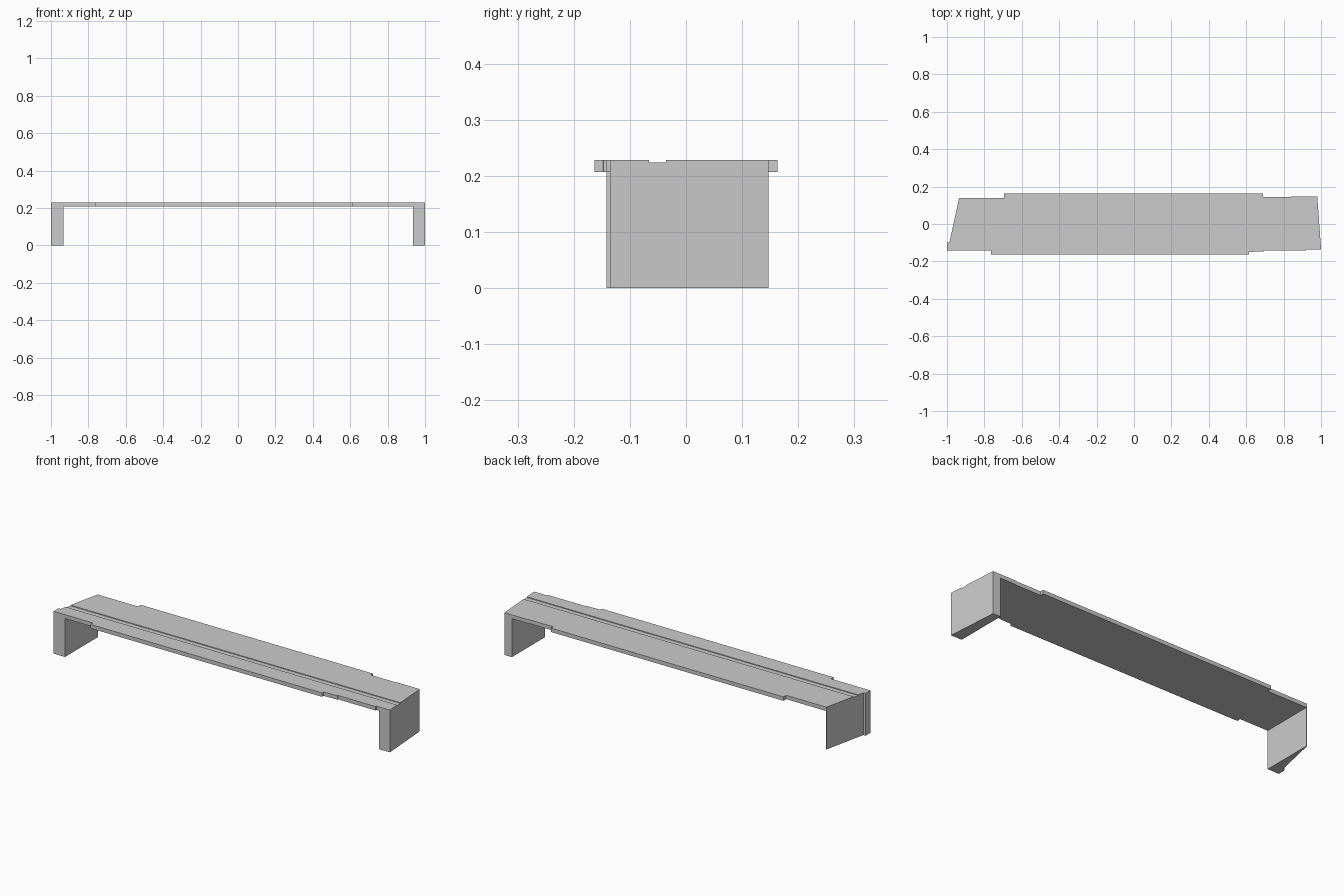
import bpy, bmesh

if "Cube" in bpy.data.objects:
    bpy.data.objects.remove(bpy.data.objects["Cube"])


def prism(name, outline, z0, z1):
    """Extrude a plan outline from z0 up to z1."""
    bm = bmesh.new()
    face = bm.faces.new([bm.verts.new((x, y, z0)) for x, y in outline])
    top = bmesh.ops.extrude_face_region(bm, geom=[face])["geom"]
    verts = [v for v in top if isinstance(v, bmesh.types.BMVert)]
    bmesh.ops.translate(bm, verts=verts, vec=(0, 0, z1 - z0))
    bmesh.ops.recalc_face_normals(bm, faces=bm.faces)
    mesh = bpy.data.meshes.new(name)
    bm.to_mesh(mesh)
    bm.free()
    obj = bpy.data.objects.new(name, mesh)
    bpy.context.collection.objects.link(obj)
    return obj


UNDER, TOP = 0.207, 0.228

# Long top slab with stepped edges and angled ends
slab = prism("top_slab", [
    (-1, -0.142), (-0.765, -0.142), (-0.765, -0.163), (0.615, -0.163),
    (0.615, -0.149), (0.695, -0.147), (0.695, -0.142), (0.92, -0.142),
    (0.92, -0.135), (1, -0.135), (0.98, 0.147), (0.84, 0.147),
    (0.84, 0.144), (0.69, 0.144), (0.69, 0.163), (-0.695, 0.163),
    (-0.695, 0.14), (-0.935, 0.14), (-0.987, -0.1), (-1, -0.1)],
    UNDER, TOP)

# Shallow groove running the full length of the top
cutter = prism("groove_cutter", [
    (-1.1, -0.066), (1.1, -0.066), (1.1, -0.036), (-1.1, -0.036)],
    TOP - 0.004, TOP + 0.05)
cutter.hide_render = True
cutter.hide_set(True)
groove = slab.modifiers.new("groove", "BOOLEAN")
groove.operation = "DIFFERENCE"
groove.solver = "EXACT"
groove.object = cutter

# End supports: left one tapers to a thin back edge, right one only slightly
prism("left_support", [
    (-1, -0.142), (-0.932, -0.142), (-0.932, 0.14), (-0.935, 0.14),
    (-0.987, -0.1), (-1, -0.1)], 0, UNDER)
prism("right_support", [
    (0.935, -0.135), (1, -0.135), (0.98, 0.147), (0.935, 0.147)], 0, UNDER)
